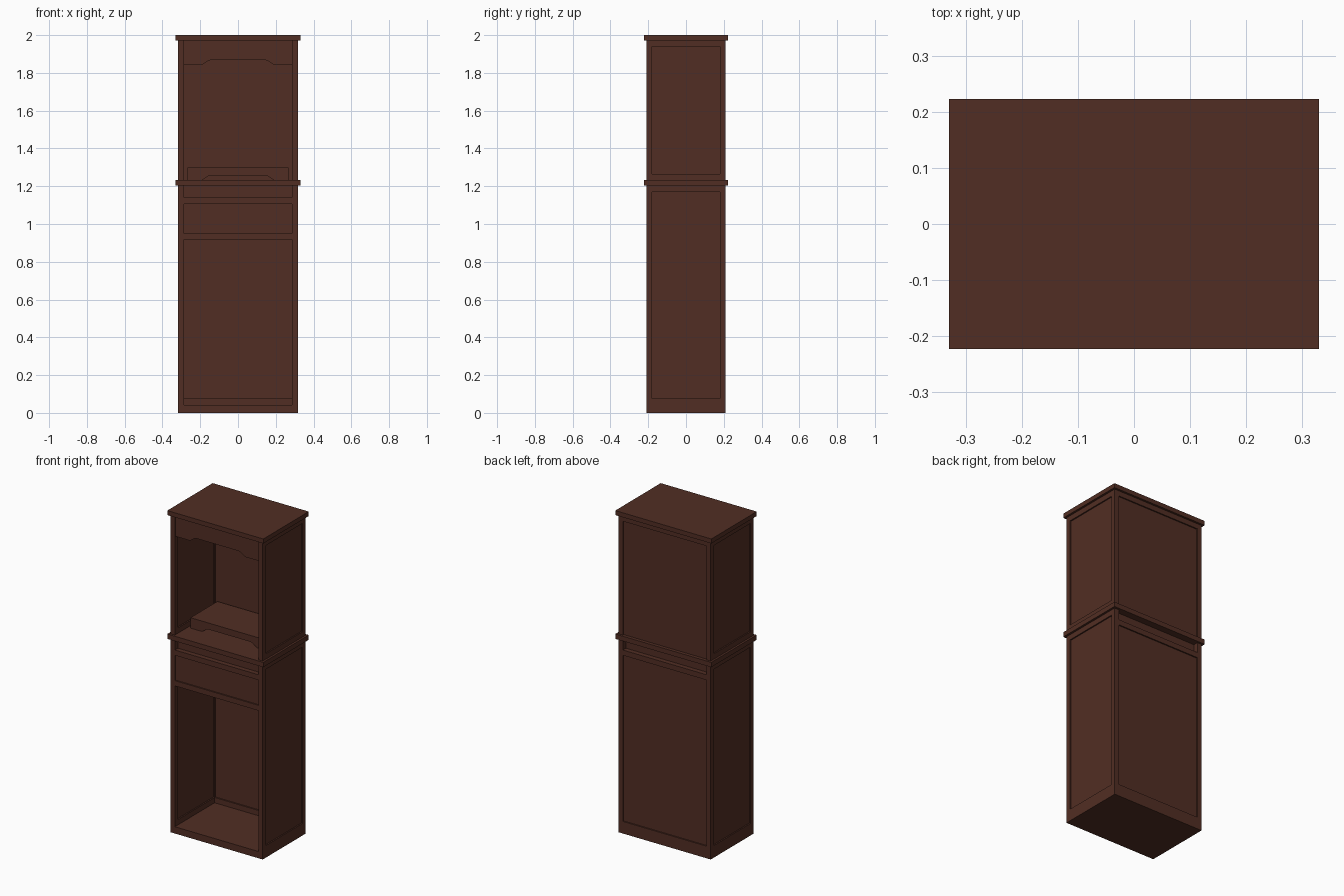
import bpy, bmesh

if "Cube" in bpy.data.objects:
    bpy.data.objects.remove(bpy.data.objects["Cube"])

wood = bpy.data.materials.new("dark_brown_wood")
wood.diffuse_color = (0.083, 0.027, 0.017, 1)
wood.use_nodes = True
wood.node_tree.nodes["Principled BSDF"].inputs["Base Color"].default_value = wood.diffuse_color


def finish(name, bm):
    bmesh.ops.recalc_face_normals(bm, faces=bm.faces[:])
    me = bpy.data.meshes.new(name)
    bm.to_mesh(me)
    bm.free()
    me.materials.append(wood)
    ob = bpy.data.objects.new(name, me)
    bpy.context.collection.objects.link(ob)
    return ob


def box(name, x0, x1, y0, y1, z0, z1):
    bm = bmesh.new()
    bmesh.ops.create_cube(bm, size=1)
    for v in bm.verts:
        v.co = ((x0 + x1) / 2 + v.co.x * (x1 - x0),
                (y0 + y1) / 2 + v.co.y * (y1 - y0),
                (z0 + z1) / 2 + v.co.z * (z1 - z0))
    return finish(name, bm)


def arched_board(name, half, top, low, high, y0, y1):
    """Board with a raised, soft-cornered cutout along its lower edge."""
    h = high - low
    right = [(0.14, high), (0.152, high - 0.06 * h), (0.16, high - 0.22 * h),
             (0.18, low + 0.22 * h), (0.187, low + 0.06 * h), (0.197, low),
             (half, low), (half, top)]
    pts = right + [(-x, z) for x, z in reversed(right)]
    bm = bmesh.new()
    face = bm.faces.new([bm.verts.new((x, y0, z)) for x, z in pts])
    ext = bmesh.ops.extrude_face_region(bm, geom=[face])
    bmesh.ops.translate(bm, vec=(0, y1 - y0, 0),
                        verts=[g for g in ext["geom"] if isinstance(g, bmesh.types.BMVert)])
    return finish(name, bm)


W, D, T = 0.317, 0.21, 0.03      # half width, half depth, post size
IX, IY = W - T, D - T            # inner edges of the posts
R = 0.008                        # panel recess

# base and the two overhanging tops
box("base_board", -W, W, -D, D, 0, 0.042)
box("counter_top", -0.33, 0.33, -0.223, 0.223, 1.203, 1.233)
box("crown_top", -0.33, 0.33, -0.223, 0.223, 1.972, 2.0)

# posts, side rails and side panels of the lower and upper cabinets
for part, z0, z1 in (("lower", 0.042, 1.203), ("upper", 1.233, 1.972)):
    for side, s in (("left", -1), ("right", 1)):
        xa, xb = sorted((s * IX, s * W))
        for end, e in (("front", -1), ("back", 1)):
            ya, yb = sorted((e * IY, e * D))
            box(f"{part}_{end}_{side}_post", xa, xb, ya, yb, z0, z1)
        box(f"{part}_{side}_bottom_rail", xa, xb, -IY, IY, z0, z0 + 0.033)
        box(f"{part}_{side}_top_rail", xa, xb, -IY, IY, z1 - 0.033, z1)
        pa, pb = sorted((s * (IX + R), s * (W - R)))
        box(f"{part}_{side}_panel", pa, pb, -IY, IY, z0 + 0.033, z1 - 0.033)

# back rails and panels
for name, z0, z1 in (("lower_back_bottom_rail", 0.042, 0.075),
                     ("lower_back_top_rail", 1.107, 1.14),
                     ("upper_back_top_rail", 1.94, 1.972)):
    box(name, -IX, IX, IY, D, z0, z1)
box("lower_back_panel", -IX, IX, IY + R, D - R, 0.075, 1.107)
box("upper_back_panel", -IX, IX, IY + R, D - R, 1.233, 1.94)

# drawer section: front rails, drawer front, drawer bottom, recessed strips
box("drawer_top_rail", -IX, IX, -D, -IY, 1.107, 1.14)
box("drawer_bottom_rail", -IX, IX, -D, -IY, 0.917, 0.95)
box("drawer_front", -IX, IX, -D + R, -IY - R, 0.95, 1.107)
box("drawer_bottom", -IX, IX, -IY - R, IY + R, 0.95, 0.965)
box("front_recessed_strip", -IX, IX, -IY, -IY + 0.015, 1.107, 1.203)
box("back_recessed_strip", -IX, IX, IY - 0.015, IY, 1.107, 1.203)

# shaped valance and riser shelf in the upper opening
arched_board("valance", IX, 1.972, 1.843, 1.868, -D + R, -IY - R)
arched_board("riser_shelf", 0.268, 1.298, 1.233, 1.258, -0.084, IY)
